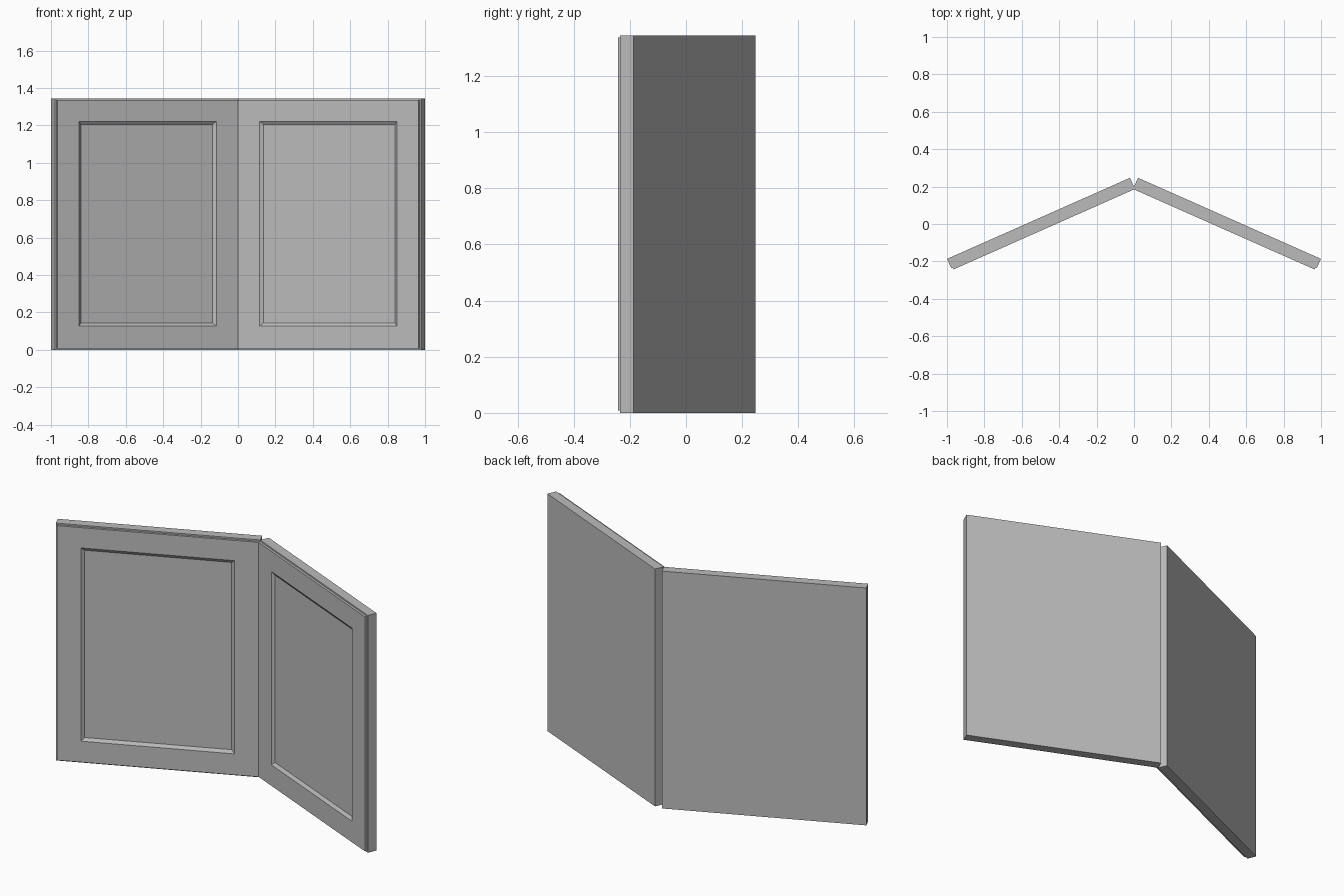
import bpy
import bmesh
from math import radians, sin, cos

cube = bpy.data.objects.get("Cube")
if cube:
    bpy.data.objects.remove(cube, do_unlink=True)

grey = bpy.data.materials.new("plain_grey")
grey.use_nodes = True
colour = (0.5, 0.5, 0.5, 1)
grey.diffuse_color = colour
grey.node_tree.nodes["Principled BSDF"].inputs["Base Color"].default_value = colour

ANGLE = radians(23.9)
HINGE_X, HINGE_Y = 0.0213, 0.247      # inner back corner of a leaf
WIDTH, HEIGHT = 1.07, 1.345
SLAB, FACE = 0.0525, 0.0655           # depths of slab front and facing front
LIP = 0.008                           # facing set in from the slab edge


def mitre(depth):
    """Distance along the leaf where it meets the centre plane."""
    return (depth * sin(ANGLE) - HINGE_X) / cos(ANGLE)


def build(name, side, rings):
    """Join rectangles (u0, u1, z0, z1, depth) in order and cap both ends."""
    bm = bmesh.new()

    def point(u, depth, z):
        x = HINGE_X + u * cos(ANGLE) - depth * sin(ANGLE)
        y = HINGE_Y - u * sin(ANGLE) - depth * cos(ANGLE)
        return bm.verts.new((side * x, y, z))

    loops = [[point(u0, d, z0), point(u1, d, z0), point(u1, d, z1), point(u0, d, z1)]
             for u0, u1, z0, z1, d in rings]
    for a, b in zip(loops, loops[1:]):
        for i in range(4):
            j = (i + 1) % 4
            bm.faces.new((a[i], a[j], b[j], b[i]))
    bm.faces.new(loops[0])
    bm.faces.new(loops[-1])
    bmesh.ops.recalc_face_normals(bm, faces=bm.faces)
    mesh = bpy.data.meshes.new(name)
    bm.to_mesh(mesh)
    bm.free()
    mesh.materials.append(grey)
    obj = bpy.data.objects.new(name, mesh)
    bpy.context.collection.objects.link(obj)


for label, side in (("left", 1), ("right", -1)):
    # Plain backing slab
    build(label + "_slab", side, [(0, WIDTH, 0, HEIGHT, 0), (0, WIDTH, 0, HEIGHT, SLAB)])

    # Facing with a sloped, recessed field
    u0, u1, z0, z1, slope = 0.132, 0.936, 0.127, 1.222, 0.017
    end, low, high = WIDTH - LIP, LIP, HEIGHT - LIP
    build(label + "_facing", side, [
        (mitre(SLAB), end, low, high, SLAB),
        (mitre(FACE), end, low, high, FACE),
        (u0, u1, z0, z1, FACE),
        (u0 + slope, u1 - slope, z0 + slope, z1 - slope, FACE - 0.012),
    ])
